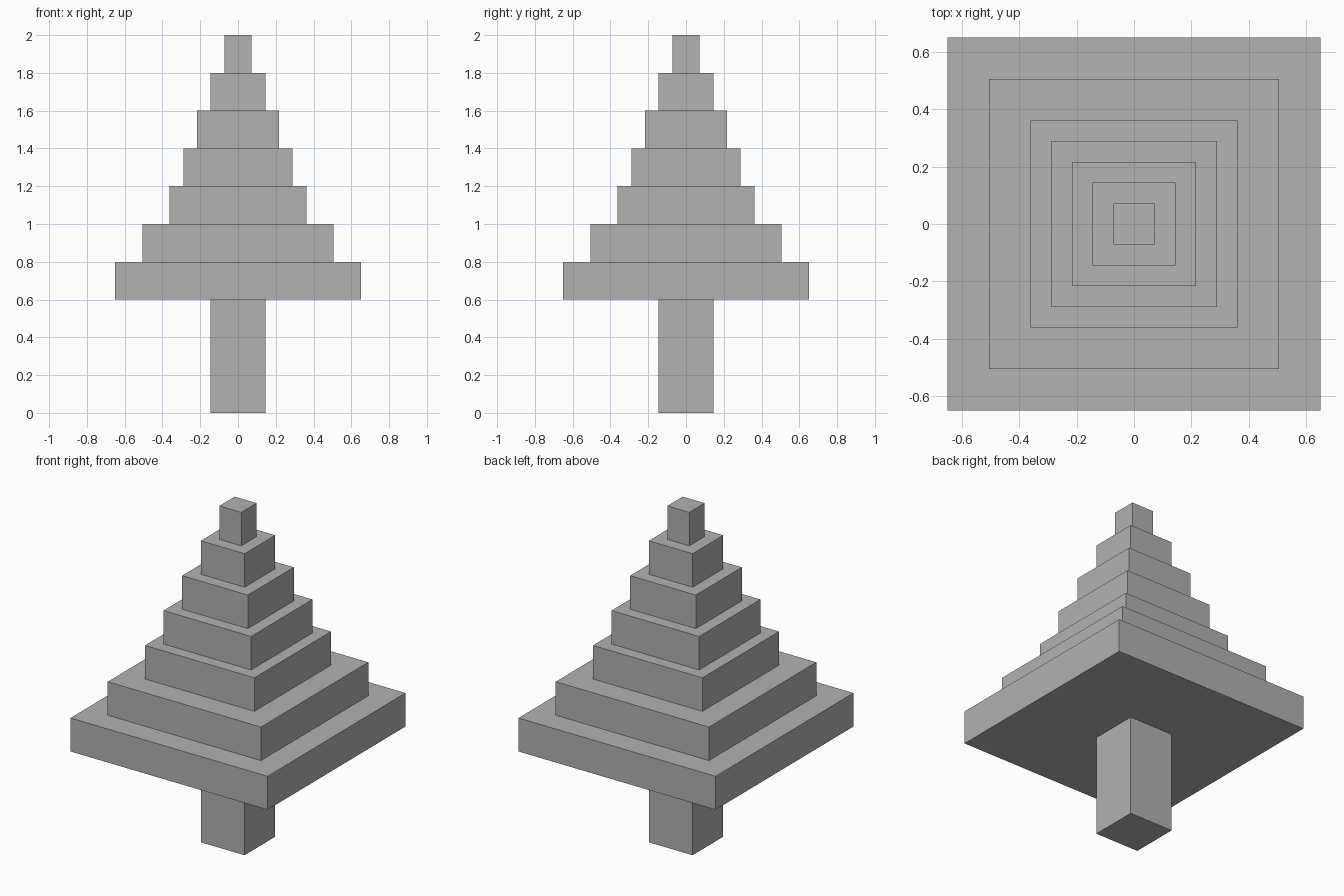
import bpy

cube = bpy.data.objects.get("Cube")
if cube:
    bpy.data.objects.remove(cube, do_unlink=True)

# Single plain grey material
grey = bpy.data.materials.new("plain_grey")
grey.use_nodes = True
colour = (0.445, 0.445, 0.445, 1.0)
grey.diffuse_color = colour
grey.node_tree.nodes["Principled BSDF"].inputs["Base Color"].default_value = colour


def square_block(name, half, bottom, height):
    """Square block centred on the z axis, resting at the given height."""
    bpy.ops.mesh.primitive_cube_add(size=1, location=(0, 0, bottom + height / 2))
    block = bpy.context.object
    block.name = name
    block.scale = (2 * half, 2 * half, height)
    bpy.ops.object.transform_apply(location=False, rotation=False, scale=True)
    block.data.materials.append(grey)
    return block


# Trunk
UNIT = 0.0723
TRUNK_HEIGHT = 0.6
TIER_HEIGHT = 0.2
square_block("trunk", 2 * UNIT, 0, TRUNK_HEIGHT)

# Foliage tiers, widest at the bottom
for i, steps in enumerate((9, 7, 5, 4, 3, 2, 1)):
    square_block(f"foliage_tier_{i + 1}", steps * UNIT,
                 TRUNK_HEIGHT + i * TIER_HEIGHT, TIER_HEIGHT)
